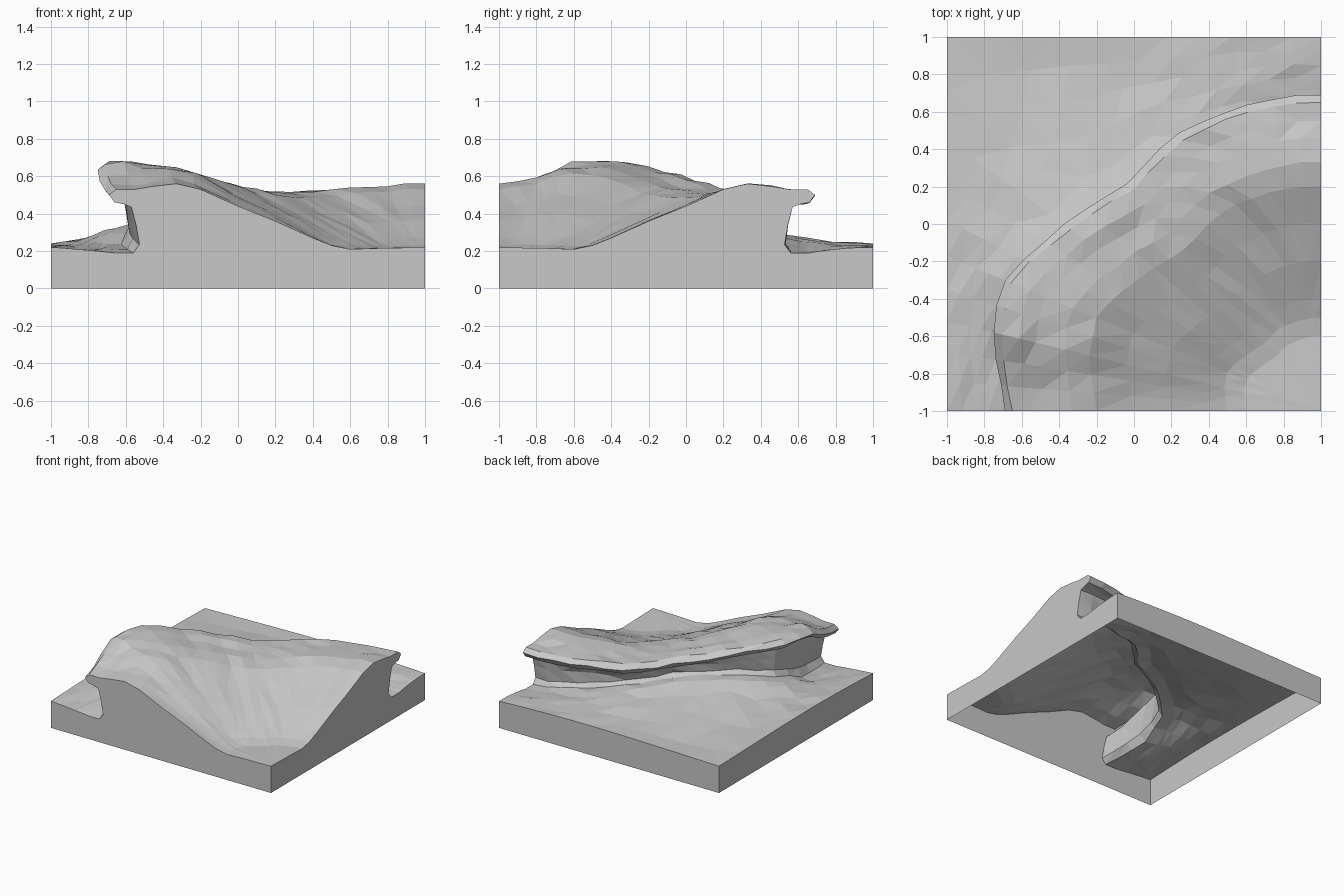
import bpy, bmesh, math, random

random.seed(4)
cube = bpy.data.objects.get("Cube")
if cube:
    bpy.data.objects.remove(cube)

rock = bpy.data.materials.new("grey_rock")
rock.use_nodes = True
rock.diffuse_color = (0.58, 0.58, 0.58, 1)
rock.node_tree.nodes["Principled BSDF"].inputs["Base Color"].default_value = (0.58, 0.58, 0.58, 1)

# Cross-section, as (distance from the low corner, height)
SLOPE = [(.25, .215), (.4, .21), (.5, .23), (.6, .27), (.8, .36), (1, .44), (1.2, .53), (1.33, .56)]
LIP = [(1.46, .545), (1.55, .53), (1.65, .53), (1.69, .5), (1.66, .46), (1.61, .45)]
CLIFF = [(1.57, .435), (1.545, .34), (1.527, .235), (1.56, .19), (1.66, .19)]
OUTER = [.15, .35, .55, .78, 1]
LIP_R = 1.69

# Along the sweep: angle, lip radius, lip rise, crest rise, cliff foot height
KNOTS = [
    (0, 1.69, 0, 0, .19), (7, 1.735, .04, .02, .21), (13, 1.79, .14, .07, .24),
    (17, 1.815, .155, .09, .28), (23, 1.83, .14, .08, .33), (31, 1.745, .1, .04, .36),
    (39, 1.665, .06, -.015, .36), (50, 1.59, 0, -.05, .33), (57, 1.63, -.02, -.05, .31),
    (63, 1.67, -.02, -.045, .3), (71, 1.675, -.01, -.03, .26), (85, 1.695, 0, 0, .2),
    (90, 1.69, 0, 0, .19)]


def sample(angle):
    """Interpolate the sweep values at an angle."""
    for a, b in zip(KNOTS, KNOTS[1:]):
        if angle <= b[0]:
            t = (angle - a[0]) / (b[0] - a[0])
            return [p + (q - p) * t for p, q in zip(a[1:], b[1:])]


def section(angle):
    """Shape the cross-section for one direction of the sweep."""
    radius, rise, crest, foot = sample(angle)
    rad = math.radians(angle)
    border = 2 / max(math.cos(rad), math.sin(rad))
    edge = .22 + .02 * abs(math.sin(4 * rad))
    falloff = 1.2 + .9 * min(1, angle / 45)
    pts = [(r * radius / LIP_R, z + crest * (z - .21) / .35) for r, z in SLOPE]
    for i, (r, z) in enumerate(LIP):
        lift = (crest + rise) / 2 if i == 0 else rise
        pts.append((r + radius - LIP_R, z + lift))
    stretch = (.45 + rise - foot) / .26
    pts += [(r + radius - LIP_R, foot + (z - .19) * stretch) for r, z in CLIFF]
    start = pts[-1][0]
    for t in OUTER:
        ease = 1 - (1 - t) ** falloff
        pts.append((start + (border - start) * t, foot + (edge - foot) * ease))
    return pts


# Terrain surface swept about the low corner
STEPS = 20
bm = bmesh.new()
corner = bm.verts.new((1, -1, .22))
rows = []
for j in range(STEPS + 1):
    rad = math.radians(90 * j / STEPS)
    pts = section(90 * j / STEPS)
    row = []
    for i, (r, z) in enumerate(pts):
        inside = 0 < j < STEPS and i < len(pts) - 1
        wobble = .008 * min(1, r * r) if inside else 0
        r += random.uniform(-wobble, wobble)
        z += random.uniform(-wobble, wobble)
        row.append(bm.verts.new((1 - r * math.cos(rad), r * math.sin(rad) - 1, z)))
    rows.append(row)

for a, b in zip(rows, rows[1:]):
    bm.faces.new((corner, b[0], a[0]))
    for i in range(len(a) - 1):
        bm.faces.new((a[i], b[i], b[i + 1], a[i + 1]))

# Flat side walls, open underneath
base = [bm.verts.new((x, y, 0)) for x, y in ((1, -1), (-1, -1), (-1, 1), (1, 1))]
rim = [row[-1] for row in rows]
half = STEPS // 2
edges = [[corner] + rows[0], rim[:half + 1], rim[half:], rows[-1][::-1] + [corner]]
for k, top in enumerate(edges):
    bm.faces.new(top + [base[(k + 1) % 4], base[k]])

bm.normal_update()
bmesh.ops.triangulate(bm, faces=bm.faces[:], quad_method='SHORT_EDGE', ngon_method='EAR_CLIP')
bmesh.ops.recalc_face_normals(bm, faces=bm.faces[:])
if sum(f.normal.z * f.calc_area() for f in bm.faces) < 0:
    bmesh.ops.reverse_faces(bm, faces=bm.faces[:])

mesh = bpy.data.meshes.new("cliff_terrain")
bm.to_mesh(mesh)
bm.free()
mesh.materials.append(rock)
terrain = bpy.data.objects.new("cliff_terrain", mesh)
bpy.context.collection.objects.link(terrain)
